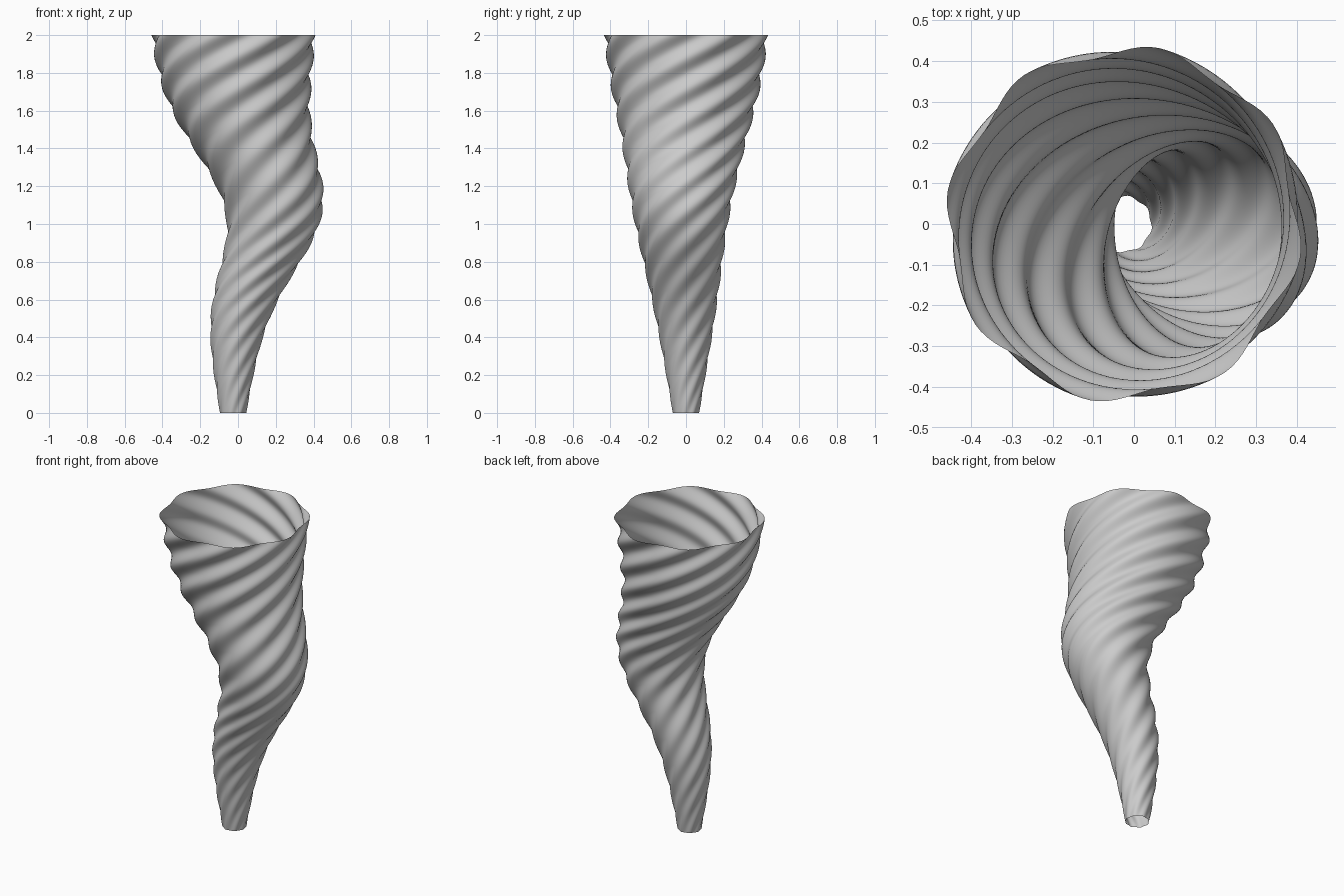
import bpy, bmesh, math

if "Cube" in bpy.data.objects:
    bpy.data.objects.remove(bpy.data.objects["Cube"])

SIDES, RINGS, HEIGHT = 128, 180, 2.0
LOBES, RIPPLE = 8, 0.034
TWIST = math.radians(540)       # total twist from base to rim
RIM_PHASE = math.radians(34)    # direction of one lobe at the rim


def bell(z, mid, width):
    return math.exp(-((z - mid) / width) ** 2 / 2)


def centre(z):
    """Centre line: a single smooth sideways bulge near mid height."""
    bump = bell(z, 1.06, 0.3)
    return -0.026 + 0.215 * bump, -0.025 * bump


def radius(z):
    """Mean radius, widening from the base and easing off at the rim."""
    return 0.068 + 0.167 * z + 0.005 * z * z + 0.013 * bell(z, 1.72, 0.18)


def ring(bm, z):
    """One lobed cross-section, turned according to its height."""
    cx, cy = centre(z)
    phase = RIM_PHASE + TWIST * (z / HEIGHT - 1)
    verts = []
    for i in range(SIDES):
        a = 2 * math.pi * i / SIDES + phase
        r = radius(z) * (1 + RIPPLE * math.cos(LOBES * (a - phase)))
        verts.append(bm.verts.new((cx + r * math.cos(a), cy + r * math.sin(a), z)))
    return verts


# Twisted, open-ended horn; the quads follow the spiral flutes
bm = bmesh.new()
rings = [ring(bm, HEIGHT * k / RINGS) for k in range(RINGS + 1)]
for low, high in zip(rings, rings[1:]):
    for i in range(SIDES):
        j = (i + 1) % SIDES
        bm.faces.new((low[i], low[j], high[j], high[i])).smooth = True

mesh = bpy.data.meshes.new("twisted_horn")
bm.to_mesh(mesh)
bm.free()
horn = bpy.data.objects.new("twisted_horn", mesh)
bpy.context.collection.objects.link(horn)
